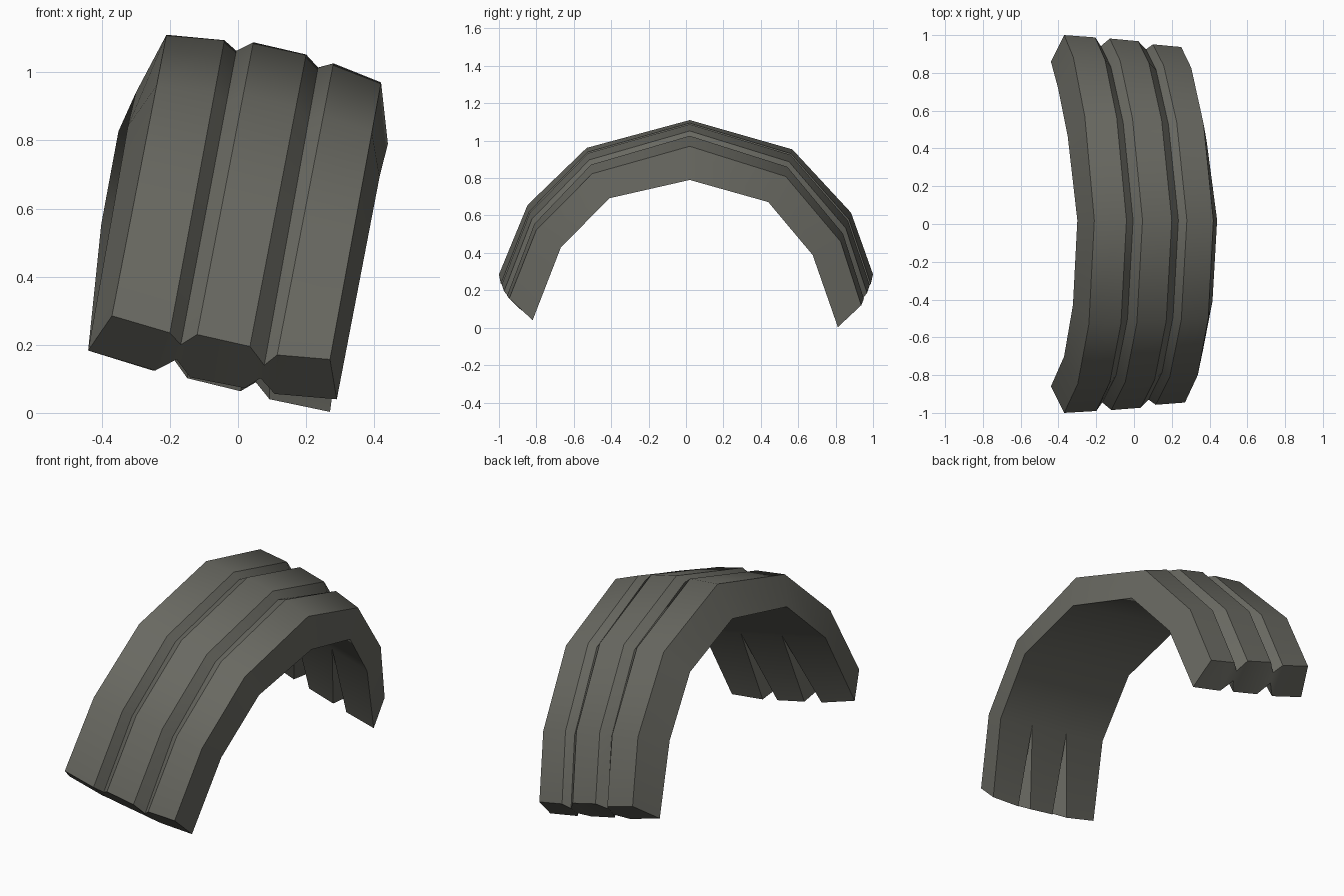
import bpy, bmesh, math
from mathutils import Vector

if "Cube" in bpy.data.objects:
    bpy.data.objects.remove(bpy.data.objects["Cube"])

mat = bpy.data.materials.new("dark olive grey")
mat.diffuse_color = (0.14, 0.14, 0.12, 1)
mat.use_nodes = True
mat.node_tree.nodes["Principled BSDF"].inputs["Base Color"].default_value = mat.diffuse_color

# Outer cross-section at the crown and at the front foot (two V grooves)
crown_out = [Vector(p) for p in (
    (-.21, .02, 1.11), (-.04, .02, 1.094), (-.005, .02, 1.063), (.045, .02, 1.088),
    (.20, .02, 1.052), (.235, .02, 1.014), (.28, .02, 1.026), (.42, .02, .97))]
foot_out = [Vector(p) for p in (
    (-.37, -1.0, .285), (-.20, -.99, .235), (-.168, -.945, .20), (-.12, -.985, .23),
    (.035, -.973, .195), (.077, -.93, .14), (.115, -.957, .17), (.27, -.945, .157))]

# Inner cross-section: plain along the arch, notched under the grooves at the feet
wide = (0, .27, .355, .41, .63, .69, .75, 1)
narrow = (0, .355, .355, .355, .69, .69, .69, 1)

def line(a, b, cols):
    return [Vector(a).lerp(Vector(b), t) for t in cols]

foot_ends = ((-.44, -.86, .183), (.29, -.82, .04))
crown_in = line((-.30, .02, .94), (.44, .02, .79), narrow)
foot_in = line(*foot_ends, narrow)
foot_notched = line(*foot_ends, wide)
for k in (1, 3, 4, 6):
    foot_notched[k].z -= .02
foot_notched[2] = Vector((-.18, -.91, .157))
foot_notched[5] = Vector((.066, -.89, .102))

def to_back(points, cols=wide):
    # The rear foot mirrors the front one with a slight drop on the low side
    return [p + Vector((-.02 * t, -2 * p.y - .008 * t, -.037 * t ** 3))
            for p, t in zip(points, cols)]

# Progress of each ring from crown to foot: (spread in y, drop in x and z, x shift)
front = {"out": ((1, 1, 0), (.85, .55, 0), (.54, .18, 0)),
         "in": ((1, 1, 0), (.82, .48, -.003), (.51, .13, -.005))}
back = {"out": ((.56, .19, -.02), (.88, .60, -.015), (1, 1, 0)),
        "in": ((.53, .15, -.03), (.83, .51, -.03), (1, 1, 0))}

def ring(crown, foot, s, d, dx):
    return [Vector((c.x + (f.x - c.x) * d + dx, c.y + (f.y - c.y) * s, c.z + (f.z - c.z) * d))
            for c, f in zip(crown, foot)]

def rings(crown, foot, key, cols):
    fr = [ring(crown, foot, *r) for r in front[key]]
    bk = [ring(crown, to_back(foot, cols), *r) for r in back[key]]
    return fr + [crown] + bk

outer = rings(crown_out, foot_out, "out", wide)
inner = rings(crown_in, foot_in, "in", narrow)
inner[0] = foot_notched
inner[-1] = to_back(foot_notched)

# Loft closed sections along the arch and cap the feet
bm = bmesh.new()
sections = [[bm.verts.new(p) for p in o + i[::-1]] for o, i in zip(outer, inner)]
n = len(sections[0])
for a, b in zip(sections, sections[1:]):
    for k in range(n):
        j = (k + 1) % n
        bm.faces.new((a[k], a[j], b[j], b[k]))
for s in (sections[0], sections[-1]):
    for k in range(7):
        bm.faces.new((s[k], s[k + 1], s[n - 2 - k], s[n - 1 - k]))
bmesh.ops.remove_doubles(bm, verts=bm.verts, dist=1e-4)
bmesh.ops.recalc_face_normals(bm, faces=bm.faces)

mesh = bpy.data.meshes.new("grooved_arch_band")
bm.to_mesh(mesh)
bm.free()
mesh.materials.append(mat)
band = bpy.data.objects.new("grooved_arch_band", mesh)
bpy.context.collection.objects.link(band)
bpy.context.view_layer.objects.active = band
band.select_set(True)
bpy.ops.object.shade_smooth_by_angle(angle=math.radians(35))
